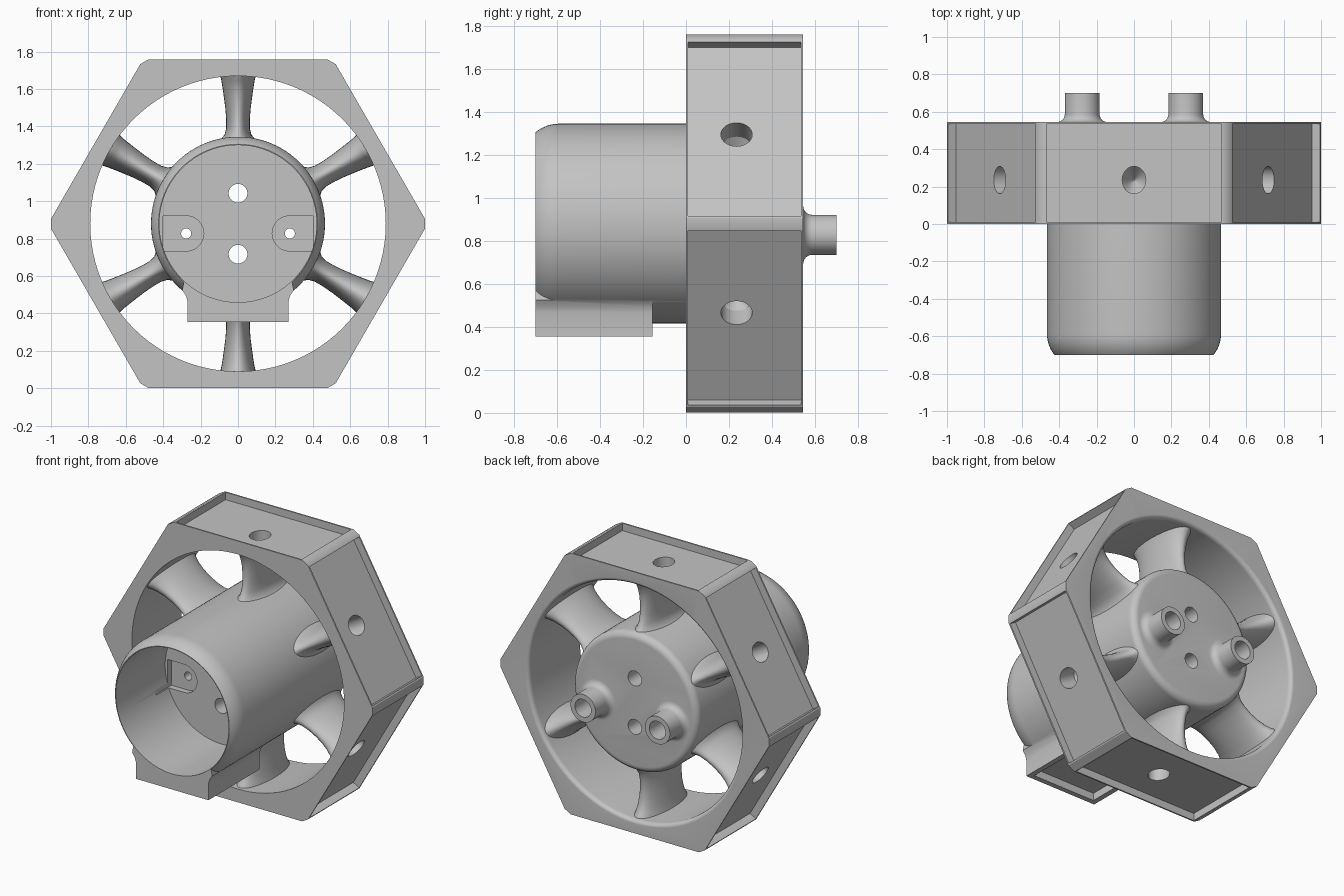
import bpy, bmesh
from math import cos, sin, pi, radians
from mathutils import Matrix

if "Cube" in bpy.data.objects:
    bpy.data.objects.remove(bpy.data.objects["Cube"])

MID = 0.88          # height of the central axis
HOLE_Y = 0.235      # depth of the holes in the flats

mat = bpy.data.materials.new("plain_grey")
mat.use_nodes = True
grey = (0.55, 0.55, 0.55, 1)
mat.diffuse_color = grey
mat.node_tree.nodes["Principled BSDF"].inputs["Base Color"].default_value = grey


def axis_y(x=0, z=MID):
    """Local z runs along world y."""
    return Matrix.Translation((x, 0, z)) @ Matrix.Rotation(-pi / 2, 4, 'X')


def radial(a, y):
    """Local z runs outward from the hub axis at angle a from straight up."""
    return Matrix.Translation((0, y, MID)) @ Matrix.Rotation(a, 4, 'Y')


def finish(bm, name, matrix=Matrix()):
    bm.transform(matrix)
    bmesh.ops.recalc_face_normals(bm, faces=bm.faces)
    me = bpy.data.meshes.new(name)
    bm.to_mesh(me)
    bm.free()
    me.materials.append(mat)
    ob = bpy.data.objects.new(name, me)
    bpy.context.collection.objects.link(ob)
    return ob


def loft(name, rings, matrix, seg=96):
    """Capped solid through elliptical rings (height, rx, ry)."""
    bm = bmesh.new()
    loops = [[bm.verts.new((rx * cos(2 * pi * i / seg), ry * sin(2 * pi * i / seg), h))
              for i in range(seg)] for h, rx, ry in rings]
    for a, b in zip(loops, loops[1:]):
        for i in range(seg):
            j = (i + 1) % seg
            bm.faces.new((a[i], a[j], b[j], b[i]))
    bm.faces.new(loops[0])
    bm.faces.new(loops[-1])
    return finish(bm, name, matrix)


def lathe(name, profile, matrix, seg=96):
    return loft(name, [(h, r, r) for h, r in profile], matrix, seg)


def box(name, size, centre):
    bm = bmesh.new()
    bmesh.ops.create_cube(bm, size=1)
    return finish(bm, name, Matrix.Translation(centre) @ Matrix.Diagonal((*size, 1)))


def prism(name, outline, y0, y1):
    """Extrude an x-z outline along y."""
    bm = bmesh.new()
    face = bm.faces.new([bm.verts.new((x, y0, z)) for x, z in outline])
    ext = bmesh.ops.extrude_face_region(bm, geom=[face])["geom"]
    bmesh.ops.translate(bm, vec=(0, y1 - y0, 0),
                        verts=[g for g in ext if isinstance(g, bmesh.types.BMVert)])
    return finish(bm, name)


def boolean(ob, tool, op='DIFFERENCE', keep=False):
    mod = ob.modifiers.new("bool", 'BOOLEAN')
    mod.operation, mod.object, mod.solver = op, tool, 'EXACT'
    bpy.context.view_layer.objects.active = ob
    bpy.ops.object.modifier_apply(modifier=mod.name)
    if not keep:
        bpy.data.objects.remove(tool)


def arc(h0, r0, dh, dr, n=8):
    """Quarter ellipse of profile points starting at (h0, r0)."""
    return [(h0 + dh * sin(pi / 2 * i / n), r0 + dr * (1 - cos(pi / 2 * i / n)))
            for i in range(n + 1)]


# Hexagonal ring: chamfer the corners, sink a panel into each flat, then bore it
ring = lathe("hexagonal_ring", [(0, 1.015), (0.545, 1.015)], axis_y(), 6)
bm = bmesh.new()
bm.from_mesh(ring.data)
corners = [e for e in bm.edges if abs(e.verts[0].co.y - e.verts[1].co.y) > 0.1]
bmesh.ops.bevel(bm, geom=corners, offset=0.03, segments=1, affect='EDGES')
bm.normal_update()
flats = [f for f in bm.faces if abs(f.normal.y) < 0.1 and f.calc_area() > 0.2]
bmesh.ops.inset_individual(bm, faces=flats, thickness=0.014)
for panel in bmesh.ops.extrude_discrete_faces(bm, faces=flats)["faces"]:
    bmesh.ops.translate(bm, vec=panel.normal * -0.05, verts=panel.verts)
bmesh.ops.recalc_face_normals(bm, faces=bm.faces)
bm.to_mesh(ring.data)
bm.free()
bore = [(-0.1, 0.79)] + arc(0.515, 0.79, 0.03, 0.025) + [(0.6, 0.815)]
boolean(ring, lathe("bore_cutter", bore, axis_y()))

# Flared spokes, each with a drilled hole entered from the flat
parts = [ring]
for k in range(6):
    a = radians(60 * k)
    spoke = loft("spoke_%d" % (k + 1), [
        (0.43, 0.115, 0.262), (0.455, 0.09, 0.25), (0.475, 0.072, 0.235),
        (0.51, 0.063, 0.215), (0.56, 0.063, 0.203), (0.62, 0.068, 0.198),
        (0.68, 0.076, 0.202), (0.73, 0.083, 0.214), (0.765, 0.089, 0.23),
        (0.785, 0.094, 0.244), (0.805, 0.099, 0.252)], radial(a, 0.268), 48)
    hole = loft("spoke_hole_cutter", [(0.61, 0.005, 0.005), (0.7, 0.063, 0.073),
                                      (0.95, 0.063, 0.073)], radial(a, HOLE_Y), 40)
    boolean(spoke, hole, keep=True)
    boolean(ring, hole)
    parts.append(spoke)

# Hub drum with a curved nose and a rounded back rim
nose = [(-0.59 - 0.171 * sin(radians(t)), 0.294 + 0.171 * cos(radians(t)))
        for t in range(40, -1, -5)]
hub = lathe("hub", nose + [(h, 0.465 - d) for h, d in arc(0.5, 0, 0.045, 0.045)], axis_y())

# Foot under the hub with a recessed base
half = [(0.27, 0.355), (0.27, 0.465), (0.278, 0.495), (0.298, 0.525), (0.28, 0.62)]
foot = prism("foot", half + [(-x, z) for x, z in reversed(half)], -0.7, -0.155)
boolean(foot, box("foot_cutter", (0.47, 0.475, 0.1), (0, -0.4275, 0.355)))
boolean(hub, foot, 'UNION')

# Hollow front of the drum
boolean(hub, lathe("cavity_cutter", [(-0.8, 0.42), (-0.175, 0.42)], axis_y()))

# Screw pockets inside and bosses behind, mirrored left and right
for s in (-1, 1):
    at = axis_y(s * 0.277, 0.828)
    boolean(hub, box("pocket_cutter", (0.125, 0.17, 0.188), (s * 0.3395, -0.22, 0.828)))
    boolean(hub, lathe("pocket_end_cutter", [(-0.3, 0.094), (-0.135, 0.094)], at, 48))
    flare = [(0.545 + 0.042 * (1 - cos(t * pi / 12)), 0.135 - 0.042 * sin(t * pi / 12))
             for t in range(7)]
    boolean(hub, lathe("boss", [(0.5, 0.135)] + flare + [(0.7, 0.093)], at, 48), 'UNION')
    boolean(hub, lathe("socket_cutter", [(0.1, 0.06), (0.8, 0.06)], at, 40))
    boolean(hub, lathe("screw_cutter", [(-0.3, 0.027), (0.2, 0.027)], at, 32))
    # Cable holes through the back plate
    boolean(hub, lathe("cable_cutter", [(-0.3, 0.05), (0.8, 0.05)],
                       axis_y(0, MID + s * 0.163), 40))
parts.append(hub)

# Smooth the curved surfaces and keep the edges sharp
bpy.ops.object.select_all(action='DESELECT')
for ob in parts:
    ob.select_set(True)
bpy.context.view_layer.objects.active = hub
bpy.ops.object.shade_smooth_by_angle(angle=radians(30))
